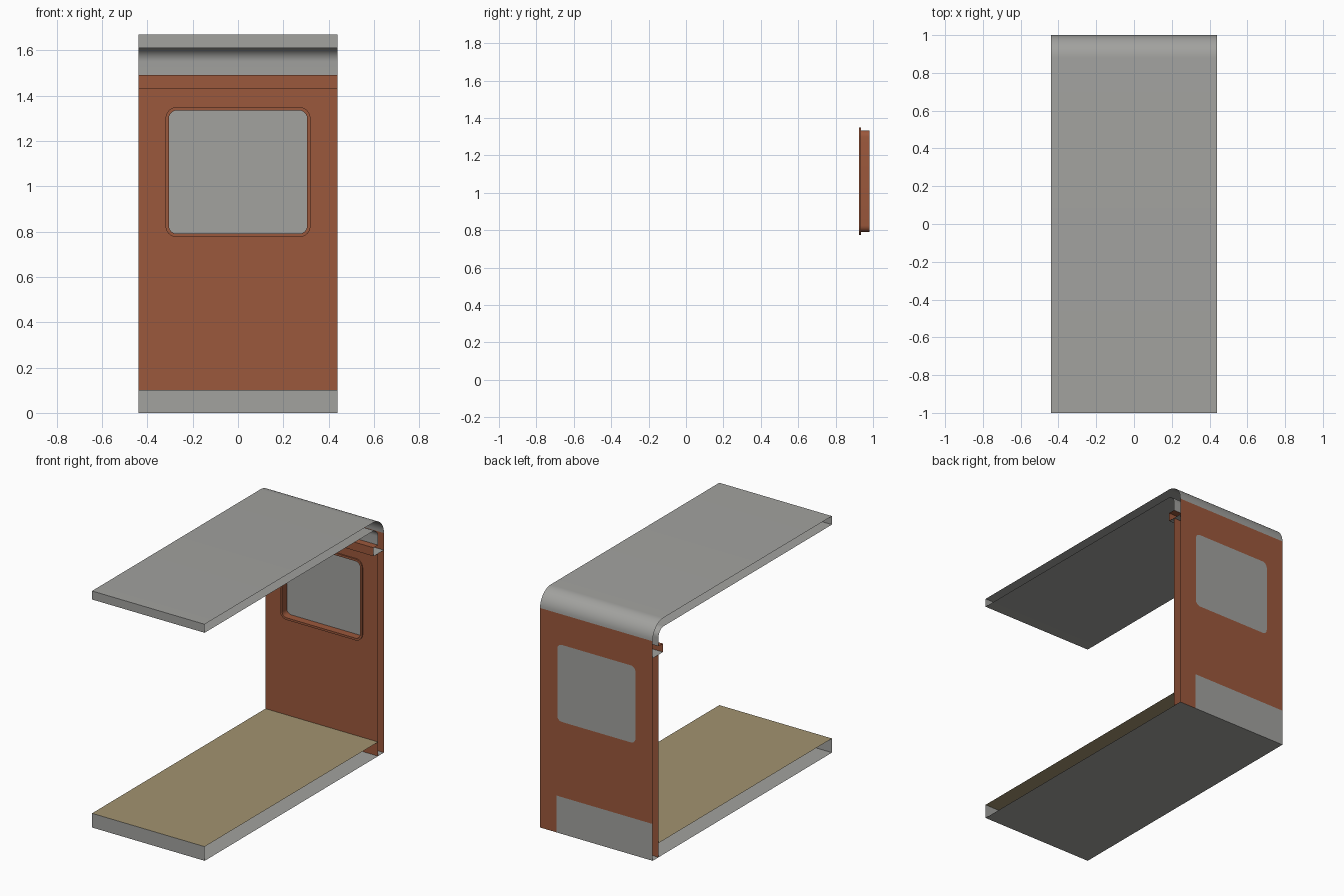
import bpy, bmesh, math
from mathutils import Vector

if "Cube" in bpy.data.objects:
    bpy.data.objects.remove(bpy.data.objects["Cube"])

W = 0.44            # half width of the section
IN, OUT = 0.935, 1.0  # inner and outer wall planes


def mat(name, col):
    m = bpy.data.materials.new(name)
    m.diffuse_color = (*col, 1)
    m.use_nodes = True
    m.node_tree.nodes["Principled BSDF"].inputs["Base Color"].default_value = m.diffuse_color
    return m


GREY = mat("light grey", (0.36, 0.36, 0.345))
BROWN = mat("rust brown", (0.33, 0.098, 0.045))
TAN = mat("tan floor", (0.36, 0.29, 0.16))


def finish(bm, name, m, smooth=False):
    me = bpy.data.meshes.new(name)
    bm.to_mesh(me)
    bm.free()
    ob = bpy.data.objects.new(name, me)
    bpy.context.collection.objects.link(ob)
    me.materials.append(m)
    if smooth:
        bpy.context.view_layer.objects.active = ob
        ob.select_set(True)
        bpy.ops.object.shade_smooth_by_angle(angle=math.radians(35))
        ob.select_set(False)
    return ob


def strip(name, pts, m, smooth=False):
    """Sheet made by stretching a (y, z) profile across the width."""
    bm = bmesh.new()
    rows = [[bm.verts.new((x, y, z)) for x in (-W, W)] for y, z in pts]
    for a, b in zip(rows, rows[1:]):
        bm.faces.new((a[0], a[1], b[1], b[0]))
    return finish(bm, name, m, smooth)


def arc(cy, cz, r, a0, a1, n=12):
    return [(cy + r * math.cos(math.radians(a0 + (a1 - a0) * i / n)),
             cz + r * math.sin(math.radians(a0 + (a1 - a0) * i / n))) for i in range(n + 1)]


def rounded(hx, hz, r, cz=1.0625, n=6):
    """Rounded window outline as (x, z) points."""
    pts = []
    for k, (sx, sz) in enumerate(((1, 1), (-1, 1), (-1, -1), (1, -1))):
        pts += arc(sx * (hx - r), cz + sz * (hz - r), r, 90 * k, 90 * k + 90, n)
    return pts


OPENING = rounded(0.305, 0.272, 0.035)


def panel(name, y, outline, hole, m, side):
    """Flat upright panel, optionally with a hole, facing side (-1 or 1) in y."""
    bm = bmesh.new()
    edges = []
    for loop in (outline, hole):
        vs = [bm.verts.new((x, y, z)) for x, z in loop]
        edges += [bm.edges.new((vs[i - 1], vs[i])) for i in range(len(vs))]
    bmesh.ops.triangle_fill(bm, edges=edges, use_beauty=True, normal=Vector((0, side, 0)))
    bm.normal_update()
    for f in bm.faces:
        if f.normal.y * side < 0:
            f.normal_flip()
    return finish(bm, name, m)


# roof: outer skin with rounded shoulder, fascia, and ceiling with cove
strip("roof_skin", [(-1, 1.61), (-1, 1.67)], GREY)
strip("roof_shell", [(-1, 1.67)] + arc(0.88, 1.55, 0.12, 90, 0), GREY, True)
strip("ceiling", [(IN, 1.49)] + arc(0.875, 1.55, 0.06, 0, 90) + [(-1, 1.61)], GREY, True)

# floor: tan deck, grey fascia and underside
strip("floor_deck", [(-1, 0.10), (IN, 0.10)], TAN)
strip("floor_fascia", [(-1, 0), (-1, 0.10)], GREY)
strip("floor_underside", [(OUT, 0), (-1, 0)], GREY)

# outer wall with flush grey window and grey lower panel
panel("outer_wall", OUT, [(-W, 0.26), (0.31, 0.26), (0.31, 0), (W, 0), (W, 1.55), (-W, 1.55)],
      OPENING, BROWN, 1)
panel("lower_panel", OUT, [(-W, 0), (0.31, 0), (0.31, 0.26), (-W, 0.26)], [], GREY, 1)
panel("outer_window", OUT, OPENING, [], GREY, 1)

# inner wall with window opening
panel("inner_wall", IN, [(-W, 0), (W, 0), (W, 1.43), (-W, 1.43)], OPENING, BROWN, -1)
panel("inner_window", 0.98, OPENING, [], GREY, -1)

# ledge above the window
strip("ledge", [(0.885, 1.43), (0.885, 1.49), (IN, 1.49)], BROWN)
strip("ledge_underside", [(OUT, 1.43), (0.885, 1.43)], GREY)

# window frame: raised rim and deep reveal
bm = bmesh.new()
OUTER = rounded(0.32, 0.287, 0.05)
rings = [[bm.verts.new((x, y, z)) for x, z in loop]
         for loop, y in ((OUTER, IN), (OUTER, 0.926), (OPENING, 0.926), (OPENING, 0.98))]
for a, b in zip(rings, rings[1:]):
    for i in range(len(a)):
        bm.faces.new((a[i - 1], a[i], b[i], b[i - 1]))
bm.normal_update()
if sum(f.normal.y for f in bm.faces) > 0:
    bmesh.ops.reverse_faces(bm, faces=bm.faces[:])
finish(bm, "window_frame", BROWN, True)
